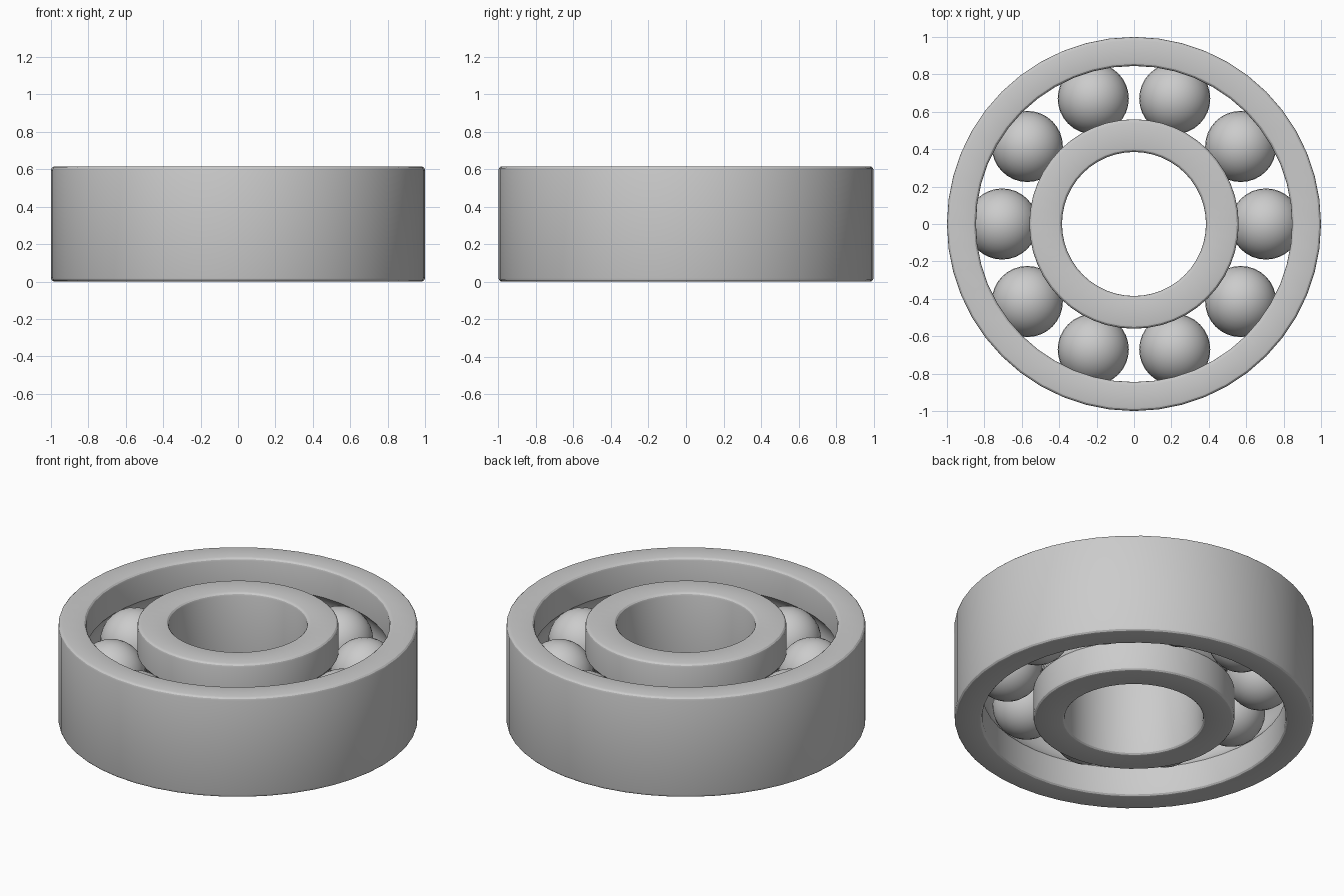
import bpy, bmesh, math

if "Cube" in bpy.data.objects:
    bpy.data.objects.remove(bpy.data.objects["Cube"])

H, MID = 0.615, 0.3075          # ring height and mid plane
PITCH, BALL = 0.705, 0.19       # ball circle radius, ball radius
GROOVE, BEVEL = 0.192, 0.02     # raceway radius, rounded rim
SEGMENTS = 48

steel = bpy.data.materials.new("steel grey")
steel.diffuse_color = (0.6, 0.6, 0.6, 1)
steel.use_nodes = True
steel.node_tree.nodes["Principled BSDF"].inputs["Base Color"].default_value = steel.diffuse_color


def finish(name, bm, angle=None):
    mesh = bpy.data.meshes.new(name)
    bm.to_mesh(mesh)
    bm.free()
    mesh.materials.append(steel)
    ob = bpy.data.objects.new(name, mesh)
    bpy.context.collection.objects.link(ob)
    bpy.ops.object.select_all(action='DESELECT')
    ob.select_set(True)
    bpy.context.view_layer.objects.active = ob
    if angle:
        bpy.ops.object.shade_smooth_by_angle(angle=math.radians(angle))
    else:
        bpy.ops.object.shade_smooth()
    return ob


def corner(r, z, start):
    """Rounded rim corner, quarter arc beginning at angle start."""
    return [(r + BEVEL * math.cos(math.radians(start + a)),
             z + BEVEL * math.sin(math.radians(start + a))) for a in (0, 30, 60, 90)]


def ring(name, r_in, r_out, groove_outside):
    # Counter-clockwise cross-section with a raceway on one wall
    wall = r_out if groove_outside else r_in
    half = math.acos(abs(PITCH - wall) / GROOVE)
    mid = math.pi if groove_outside else 0
    arc = [(PITCH + GROOVE * math.cos(mid + half * t / 6),
            MID + GROOVE * math.sin(mid + half * t / 6)) for t in range(-6, 7)]
    arc.sort(key=lambda p: p[1], reverse=not groove_outside)
    lo, hi, a, b = BEVEL, H - BEVEL, r_in + BEVEL, r_out - BEVEL
    prof = corner(a, lo, 180) + corner(b, lo, 270)
    prof += arc if groove_outside else []
    prof += corner(b, hi, 0) + corner(a, hi, 90)
    prof += [] if groove_outside else arc
    # Revolve
    bm = bmesh.new()
    loops = []
    for i in range(SEGMENTS):
        t = 2 * math.pi * i / SEGMENTS
        loops.append([bm.verts.new((r * math.cos(t), r * math.sin(t), z)) for r, z in prof])
    n = len(prof)
    for i in range(SEGMENTS):
        p, q = loops[i], loops[(i + 1) % SEGMENTS]
        for j in range(n):
            k = (j + 1) % n
            bm.faces.new((p[j], q[j], q[k], p[k]))
    bmesh.ops.recalc_face_normals(bm, faces=bm.faces)
    return finish(name, bm, 29)


ring("outer_ring", 0.845, 1.0, False)
ring("inner_ring", 0.385, 0.56, True)

# Ten balls evenly spaced in the raceway
for i in range(10):
    t = 2 * math.pi * i / 10
    bm = bmesh.new()
    bmesh.ops.create_uvsphere(bm, u_segments=32, v_segments=16, radius=BALL)
    ball = finish(f"ball_{i + 1}", bm)
    ball.location = (PITCH * math.cos(t), PITCH * math.sin(t), MID)
